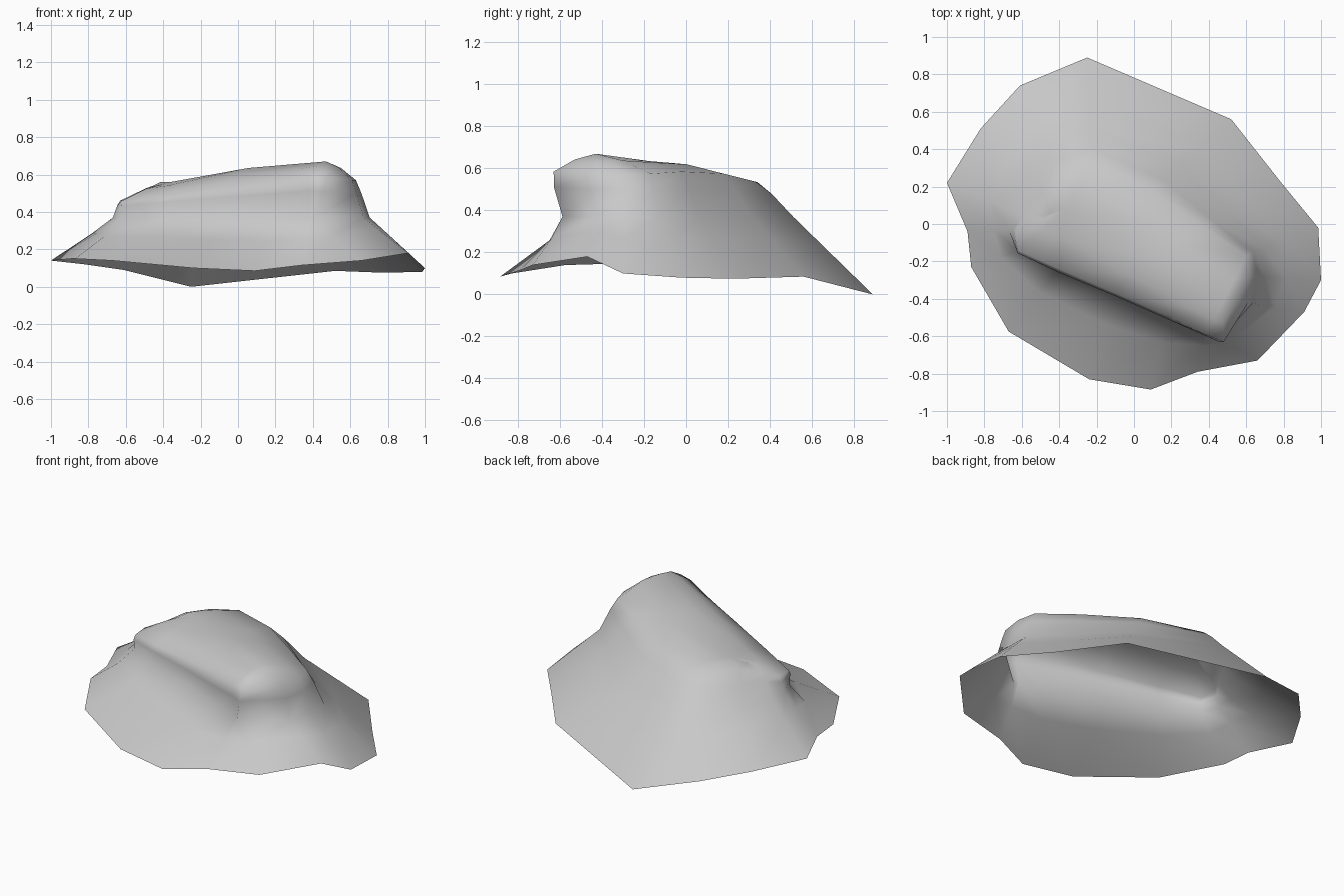
import bpy
import bmesh
from mathutils import Vector

cube = bpy.data.objects.get("Cube")
if cube:
    bpy.data.objects.remove(cube, do_unlink=True)


def make_material(name, colour):
    material = bpy.data.materials.new(name)
    material.use_nodes = True
    material.diffuse_color = colour
    shader = material.node_tree.nodes["Principled BSDF"]
    shader.inputs["Base Color"].default_value = colour
    shader.inputs["Roughness"].default_value = 0.9
    return material


# Ragged outer edge of the thin shell, counter-clockwise from the right end
rim = [
    (-1, .22, .14), (-.89, -.04, .15), (-.87, -.23, .15), (-.67, -.575, .14),
    (-.24, -.83, .1), (.09, -.885, .085), (.34, -.79, .115), (.66, -.73, .14),
    (.91, -.47, .18), (1, -.3, .1), (.985, -.02, .08), (.78, .23, .075),
    (.52, .56, .085), (-.25, .89, 0), (-.61, .74, .09), (-.82, .51, .12),
]

# Upper shoulder: cliff lip along the front, rounded edge along the back
shoulder = [
    (-.55, .03, .49), (-.63, -.03, .46), (-.62, -.14, .46), (-.4, -.24, .49),
    (-.1, -.37, .53), (.17, -.49, .56), (.38, -.59, .59), (.48, -.63, .585),
    (.61, -.42, .57), (.63, -.28, .57), (.6, -.17, .575), (.38, -.02, .585),
    (.1, .18, .575), (-.23, .34, .535), (-.38, .27, .53), (-.47, .15, .53),
]

# How far each wall flares out below the shoulder; negative is an undercut
flare = [.23, .15, .02, .03, 0, 0, -.1, -.42, .2, .2, .25, .32, .35, .31, .33, .3]

# Sloping crest that the crown closes onto
crest_low = Vector((-.36, .08, .56))
crest_high = Vector((.47, -.43, .67))
crest_steps = 2


def crest_point(point):
    axis = crest_high - crest_low
    along = (point - crest_low).dot(axis) / axis.length_squared
    along = round(min(max(along, 0), 1) * crest_steps) / crest_steps
    arch = Vector((0, 0, .08 * along * (1 - along)))
    return crest_low + axis * along + arch


def wall_column(edge, lip, spread):
    """Points of one strip, from the outer edge up to the crest."""
    edge, lip = Vector(edge), Vector(lip)
    waist = lip.lerp(edge, spread)
    waist.z = .37
    foot = waist.lerp(edge, .36)
    belly = waist.lerp(lip, .6)
    belly.z += .01
    # The cliff swells outward just under its lip
    if spread <= .1:
        foot.z -= .02
        belly.y -= .015
    crest = crest_point(lip)
    crown = lip.lerp(crest, .5)
    crown.z += .015
    return [edge, foot, waist, belly, lip, crown, crest]


# Rock shell: join neighbouring columns with quads and weld the crest
bm = bmesh.new()
columns = [
    [bm.verts.new(point) for point in wall_column(*parts)]
    for parts in zip(rim, shoulder, flare)
]
for index, column in enumerate(columns):
    following = columns[(index + 1) % len(columns)]
    for row in range(len(column) - 1):
        bm.faces.new((column[row], following[row],
                      following[row + 1], column[row + 1]))
bmesh.ops.remove_doubles(bm, verts=bm.verts[:], dist=.001)
for face in bm.faces:
    face.smooth = True

mesh = bpy.data.meshes.new("rock_shell")
bm.to_mesh(mesh)
bm.free()
mesh.materials.append(make_material("stone grey", (.58, .58, .58, 1)))
rock = bpy.data.objects.new("rock_shell", mesh)
bpy.context.collection.objects.link(rock)
